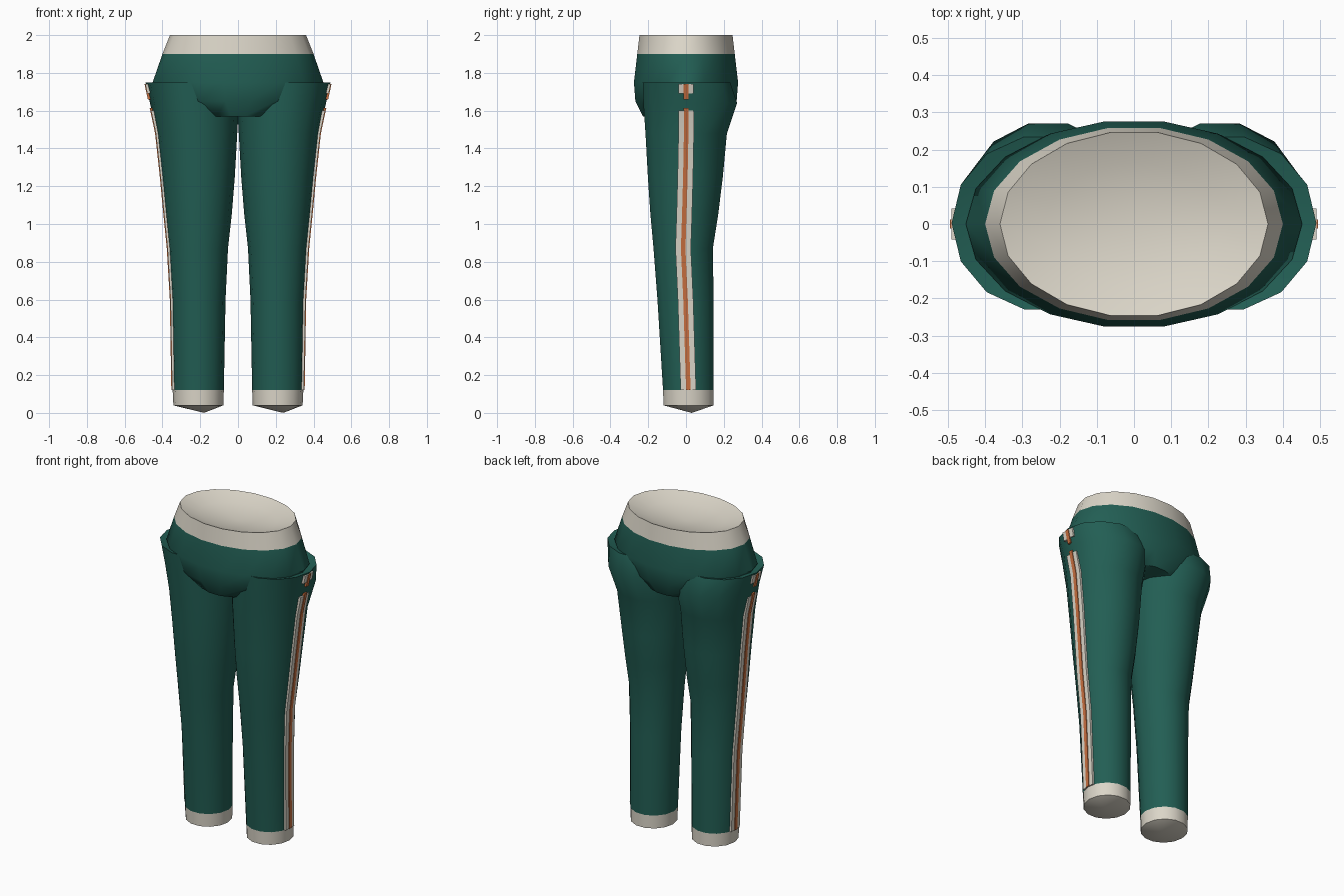
import bpy, bmesh, math

cube = bpy.data.objects.get("Cube")
if cube:
    bpy.data.objects.remove(cube, do_unlink=True)


def material(name, rgb):
    m = bpy.data.materials.new(name)
    m.use_nodes = True
    m.diffuse_color = (*rgb, 1)
    m.node_tree.nodes["Principled BSDF"].inputs["Base Color"].default_value = (*rgb, 1)
    return m


GREEN = material("dark green cloth", (0.016, 0.112, 0.088))
CREAM = material("cream trim", (0.71, 0.67, 0.58))
ORANGE = material("orange piping", (0.58, 0.16, 0.05))


def finish(name, bm, mat):
    bmesh.ops.recalc_face_normals(bm, faces=bm.faces)
    mesh = bpy.data.meshes.new(name)
    bm.to_mesh(mesh)
    bm.free()
    mesh.materials.append(mat)
    obj = bpy.data.objects.new(name, mesh)
    bpy.context.collection.objects.link(obj)
    bpy.ops.object.select_all(action="DESELECT")
    obj.select_set(True)
    bpy.context.view_layer.objects.active = obj
    bpy.ops.object.shade_smooth_by_angle(angle=math.radians(45))
    return obj


def loft(name, rings, sides, mat, bottom=None, top=None):
    """Skin elliptical rings (z, x min, x max, y min, y max), with optional fan caps to a point."""
    bm = bmesh.new()
    loops = []
    for z, x0, x1, y0, y1 in rings:
        loop = []
        for i in range(sides):
            a = math.tau * i / sides
            loop.append(bm.verts.new(((x0 + x1) / 2 + (x1 - x0) / 2 * math.cos(a),
                                      (y0 + y1) / 2 + (y1 - y0) / 2 * math.sin(a), z)))
        loops.append(loop)
    for lo, hi in zip(loops, loops[1:]):
        for i in range(sides):
            j = (i + 1) % sides
            bm.faces.new((lo[i], lo[j], hi[j], hi[i]))
    for tip, loop in ((bottom, loops[0]), (top, loops[-1])):
        if tip:
            v = bm.verts.new(tip)
            for i in range(sides):
                bm.faces.new((loop[i], loop[(i + 1) % sides], v))
    return finish(name, bm, mat)


def oval(z, a, b):
    return (z, -a, a, -b, b)


# Hips and waistband, the band closed by a shallow dished lining
loft("hips", [oval(1.57, 0.22, 0.232), oval(1.65, 0.39, 0.272), oval(1.75, 0.452, 0.28),
              oval(1.9, 0.40, 0.262)], 18, GREEN, bottom=(0, 0, 1.57))
loft("waistband", [oval(1.9, 0.40, 0.262), oval(2.0, 0.36, 0.25), oval(1.965, 0.24, 0.165)],
     18, CREAM, top=(0, 0, 1.94))

# Leg sections from ankle to hip: z, inner x, outer x, front y, back y
LEG = [
    (0.12, 0.075, 0.346, -0.125, 0.15),
    (0.6, 0.066, 0.354, -0.155, 0.15),
    (0.87, 0.053, 0.37, -0.176, 0.146),
    (1.05, 0.033, 0.388, -0.193, 0.175),
    (1.25, 0.017, 0.407, -0.207, 0.2),
    (1.48, 0.004, 0.432, -0.22, 0.222),
    (1.64, -0.005, 0.466, -0.232, 0.277),
    (1.75, -0.01, 0.49, -0.235, 0.24),
]


def leg_at(z):
    for a, b in zip(LEG, LEG[1:]):
        if z <= b[0]:
            t = (z - a[0]) / (b[0] - a[0])
            return [p + (q - p) * t for p, q in zip(a, b)]
    return LEG[-1]


def stripe(name, z0, z1, half, proud, mat, side):
    """Thin strip following the outer line of a leg."""
    bm = bmesh.new()
    heights = [z0] + [r[0] for r in LEG if z0 < r[0] < z1] + [z1]
    loops = []
    for z in heights:
        _, _, x, y0, y1 = leg_at(z)
        yc = (y0 + y1) / 2 if z < 1.5 else 0
        corners = ((-0.03, -half), (proud, -half), (proud, half), (-0.03, half))
        loops.append([bm.verts.new((side * (x + dx), yc + dy, z)) for dx, dy in corners])
    for lo, hi in zip(loops, loops[1:]):
        for i in range(4):
            j = (i + 1) % 4
            bm.faces.new((lo[i], lo[j], hi[j], hi[i]))
    bm.faces.new(loops[0])
    bm.faces.new(loops[-1])
    finish(name, bm, mat)


for side, label in ((1, "left"), (-1, "right")):
    def mirrored(r):
        return r if side > 0 else (r[0], -r[2], -r[1], r[3], r[4])

    # Trouser leg with a dished top, and the cuff with a shallow pointed base
    loft(label + "_leg", [mirrored(r) for r in LEG], 14, GREEN, top=(side * 0.24, 0, 1.68))
    cuff = [(0.04, 0.078, 0.342, -0.122, 0.15), LEG[0]]
    loft(label + "_cuff", [mirrored(r) for r in cuff], 14, CREAM,
         bottom=(side * 0.21 + 0.03, 0.03, 0))

    # Side stripe, broken just below the hip
    stripe(label + "_stripe", 0.12, 1.6, 0.041, 0.003, CREAM, side)
    stripe(label + "_stripe_top", 1.69, 1.74, 0.041, 0.003, CREAM, side)
    stripe(label + "_piping", 0.12, 1.615, 0.012, 0.007, ORANGE, side)
    stripe(label + "_piping_top", 1.66, 1.74, 0.012, 0.007, ORANGE, side)
